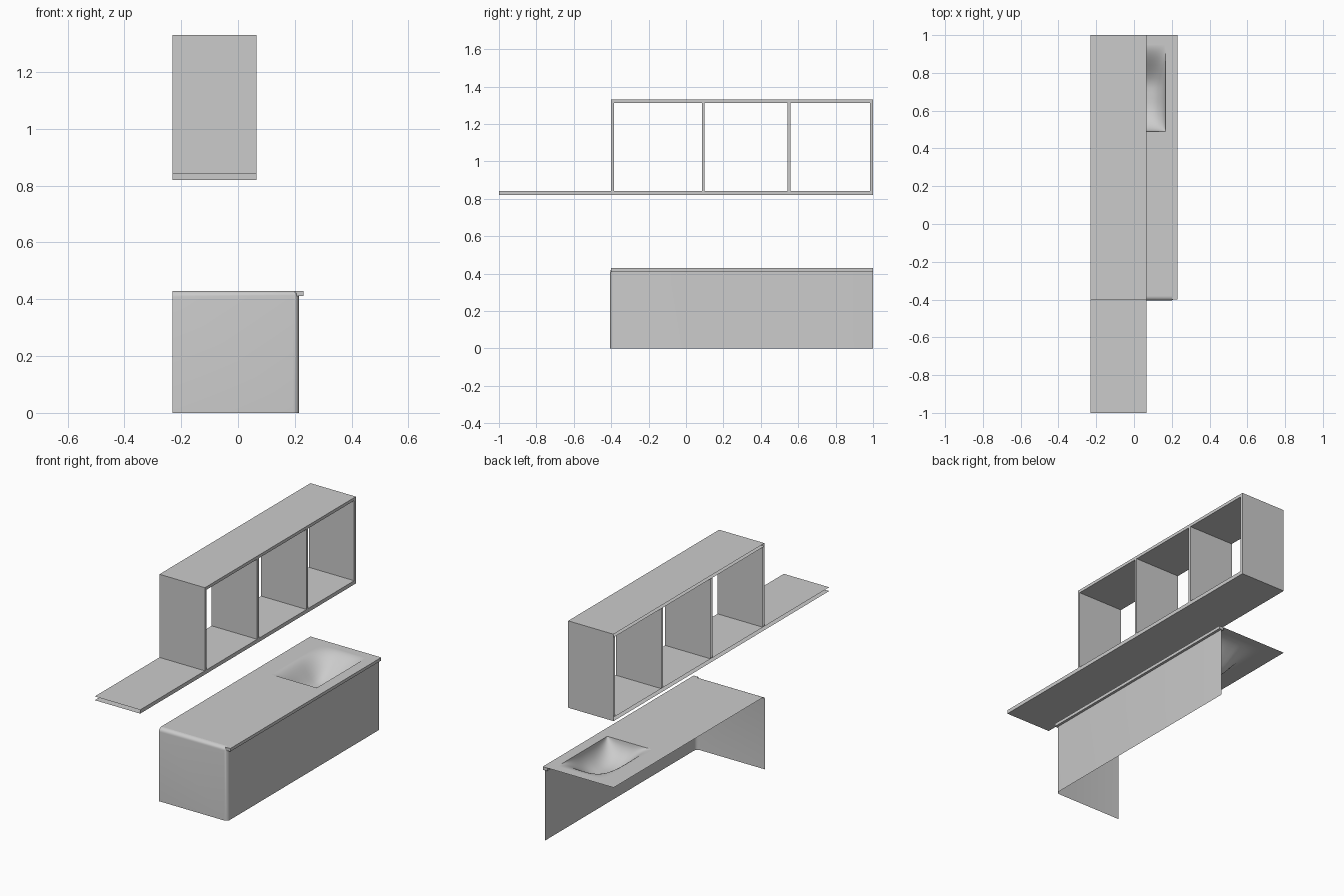
import bpy, bmesh, math
from mathutils import Vector

if "Cube" in bpy.data.objects:
    bpy.data.objects.remove(bpy.data.objects["Cube"])


def finish(name, bm, smooth=False):
    me = bpy.data.meshes.new(name)
    bm.to_mesh(me)
    bm.free()
    ob = bpy.data.objects.new(name, me)
    bpy.context.collection.objects.link(ob)
    if smooth:
        bpy.ops.object.select_all(action='DESELECT')
        ob.select_set(True)
        bpy.context.view_layer.objects.active = ob
        bpy.ops.object.shade_smooth_by_angle(angle=math.radians(35))
    return ob


def box_bm(lo, hi, open_sides=()):
    """Box between two corners, with the faces towards open_sides left out."""
    bm = bmesh.new()
    bmesh.ops.create_cube(bm, size=1)
    for v in bm.verts:
        v.co = Vector([lo[i] + (v.co[i] + .5) * (hi[i] - lo[i]) for i in range(3)])
    bm.normal_update()
    drop = [f for f in bm.faces if any(f.normal.dot(Vector(s)) > .9 for s in open_sides)]
    bmesh.ops.delete(bm, geom=drop, context='FACES')
    return bm


WALL, FRONT, REAR = (-1, 0, 0), (0, -1, 0), (0, 1, 0)
DOWN = (0, 0, -1)
X0, X1 = -.23, .065

# Wall shelf: long base, top and four uprights, all open on the wall side
finish("shelf_base", box_bm((X0, -1, .82), (X1, 1, .842), [WALL, FRONT]))
finish("shelf_top", box_bm((X0, -.4, 1.312), (X1, 1, 1.33), [WALL]))
for i, y in enumerate((-.4, .085, .543, .985)):
    finish(f"shelf_upright_{i + 1}",
           box_bm((X0, y, .842), (X1, y + .015, 1.312), [WALL, DOWN, (0, 0, 1)]))

# Cabinet shell with rounded front edges, open at wall, rear end and bottom
R = .022
bm = box_bm((X0, -.405, 0), (.215, 1, .43), [WALL, REAR, DOWN])
edges = []
for e in bm.edges:
    m = (e.verts[0].co + e.verts[1].co) / 2
    on_front = m.y < -.4
    if on_front and (m.z > .42 or m.x > .21):
        edges.append(e)
bmesh.ops.bevel(bm, geom=edges, offset=R, segments=5, profile=.5, affect='EDGES')
bm.normal_update()
flat_top = [f for f in bm.faces if f.normal.z > .99 and f.calc_area() > .1]
bmesh.ops.delete(bm, geom=flat_top, context='FACES')
finish("cabinet_shell", bm, True)

# Counter surface around the basin opening
BX0, BX1, BY0, BY1, Z = -.127, .168, .49, .95, .43
bm = bmesh.new()
for xa, xb, ya, yb in ((X0, .21, -.405 + R, BY0), (X0, .21, BY1, 1),
                       (X0, BX0, BY0, BY1), (BX1, .21, BY0, BY1)):
    bm.faces.new([bm.verts.new((x, y, Z)) for x, y in
                  ((xa, ya), (xb, ya), (xb, yb), (xa, yb))])
finish("counter_top", bm)

# Overhanging lip along the room side
finish("counter_lip", box_bm((.2, -.4, .412), (.23, 1, Z)))


# Basin: steep on the front and room sides, blended on the other two
def steep(t):
    t = min(t / .35, 1)
    return math.sqrt(1 - (1 - t) ** 2)


def soft(t):
    t = min(t / .5, 1)
    return t * t * (3 - 2 * t)


N, DEPTH = 28, .115
bm = bmesh.new()
grid = []
for i in range(N + 1):
    u = (1 - math.cos(math.pi * i / N)) / 2
    row = []
    for j in range(N + 1):
        v = (1 - math.cos(math.pi * j / N)) / 2
        d = DEPTH * soft(u) * steep(1 - u) * steep(v) * soft(1 - v)
        row.append(bm.verts.new((BX0 + u * (BX1 - BX0), BY0 + v * (BY1 - BY0), Z - d)))
    grid.append(row)
for i in range(N):
    for j in range(N):
        bm.faces.new((grid[i][j], grid[i + 1][j], grid[i + 1][j + 1], grid[i][j + 1]))
finish("basin", bm, True)
